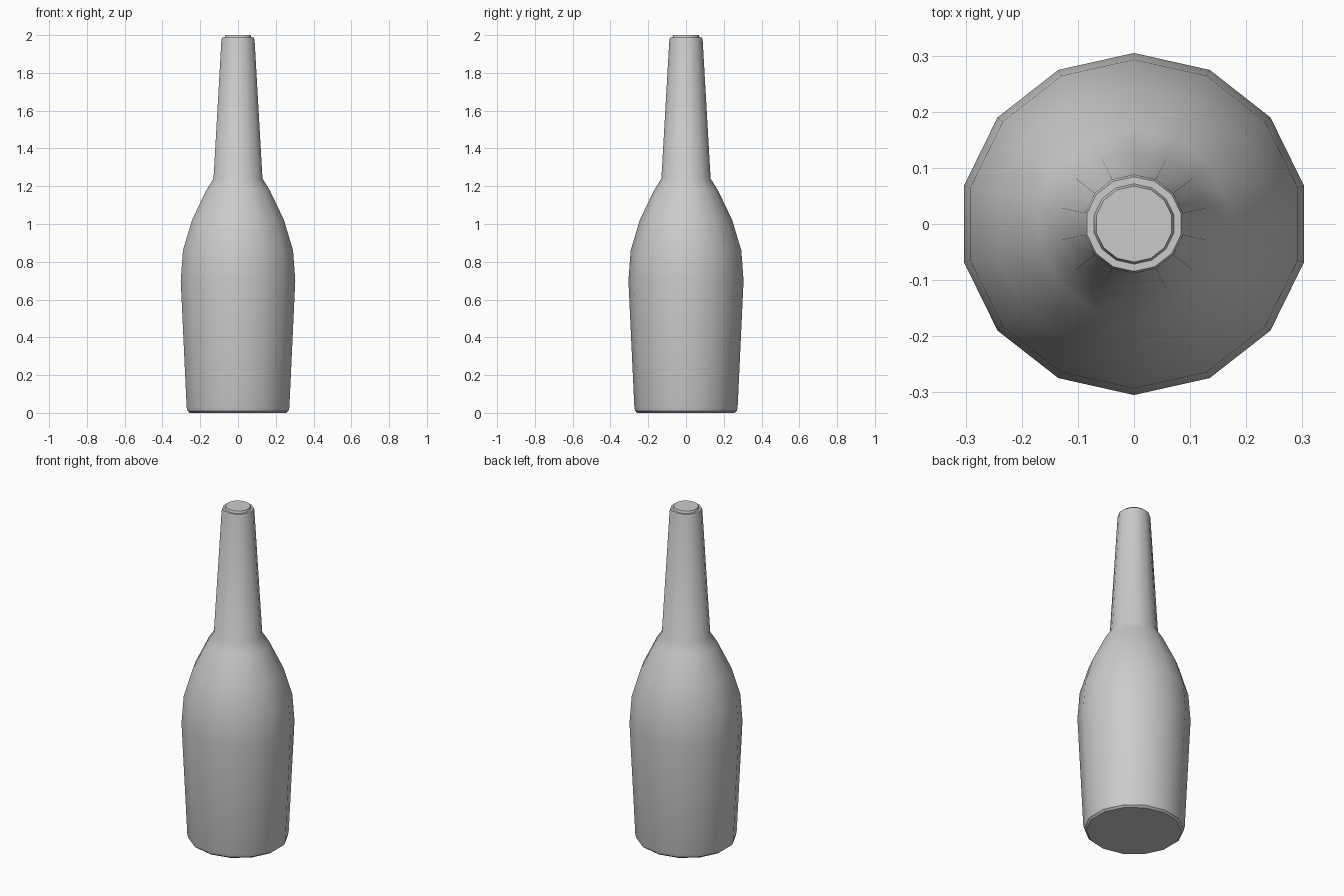
import bpy, bmesh, math

cube = bpy.data.objects.get("Cube")
if cube:
    bpy.data.objects.remove(cube, do_unlink=True)

SIDES = 14

# Single grey material
grey = bpy.data.materials.new("plain_grey")
grey.use_nodes = True
colour = (0.6, 0.6, 0.6, 1)
grey.diffuse_color = colour
grey.node_tree.nodes["Principled BSDF"].inputs["Base Color"].default_value = colour


def lathe(name, profile):
    """Closed turned solid from (radius, height) points, capped at both ends."""
    bm = bmesh.new()
    rings = []
    for r, z in profile:
        ring = []
        for i in range(SIDES):
            a = math.pi / 2 + math.tau * i / SIDES
            ring.append(bm.verts.new((r * math.cos(a), 0.98 * r * math.sin(a), z)))
        rings.append(ring)
    for low, high in zip(rings, rings[1:]):
        for i in range(SIDES):
            j = (i + 1) % SIDES
            bm.faces.new((low[i], low[j], high[j], high[i]))
    bm.faces.new(rings[0][::-1])
    bm.faces.new(rings[-1])
    mesh = bpy.data.meshes.new(name)
    bm.to_mesh(mesh)
    bm.free()
    obj = bpy.data.objects.new(name, mesh)
    bpy.context.collection.objects.link(obj)
    mesh.materials.append(grey)
    bpy.ops.object.select_all(action='DESELECT')
    obj.select_set(True)
    bpy.context.view_layer.objects.active = obj
    bpy.ops.object.shade_smooth_by_angle(angle=math.radians(35))
    return obj


# Body, shoulder, neck, lip and raised mouth in one turned profile
lathe("bottle", [
    (0.262, 0), (0.274, 0.01), (0.279, 0.03),     # rounded foot
    (0.311, 0.70), (0.299, 0.86), (0.25, 1.02),   # belly
    (0.172, 1.18), (0.133, 1.24),                 # shoulder
    (0.09, 1.975), (0.086, 1.987),                # neck and lip
    (0.073, 1.987), (0.069, 2.0),                 # mouth
])
